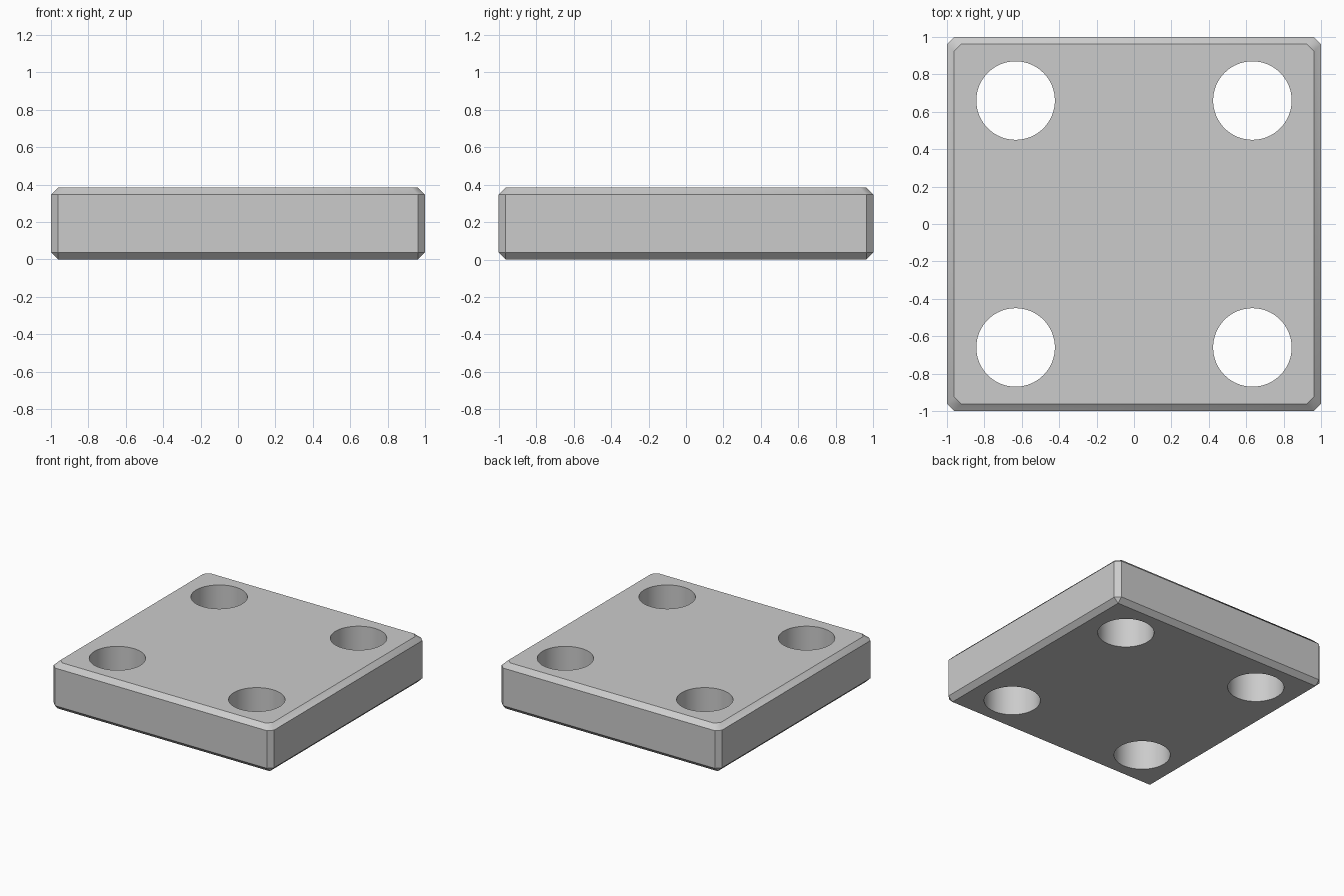
import bpy, bmesh, math

if "Cube" in bpy.data.objects:
    bpy.data.objects.remove(bpy.data.objects["Cube"])

H, C = 0.385, 0.038          # plate height, chamfer size
HOLE_X, HOLE_Y, HOLE_R = 0.633, 0.66, 0.21


def cut_square(half, cut):
    """Outline of a square with cut corners, counter-clockwise."""
    pts = []
    for sx, sy in ((1, 1), (-1, 1), (-1, -1), (1, -1)):
        pair = [(sx * half, sy * (half - cut)), (sx * (half - cut), sy * half)]
        pts += pair if sx * sy > 0 else pair[::-1]
    return pts


# Plate: stacked outlines; bottom corners come to a point, top corners stay cut
bm = bmesh.new()
rings = []
for half, cut, z in ((1 - C, 0, 0), (1, C, C), (1, C, H - C), (1 - C, C, H)):
    rings.append([bm.verts.new((x, y, z)) for x, y in cut_square(half, cut)])
for a, b in zip(rings, rings[1:]):
    for i in range(8):
        j = (i + 1) % 8
        bm.faces.new((a[i], a[j], b[j], b[i]))
bm.faces.new(rings[0][::-1])
bm.faces.new(rings[-1])
bmesh.ops.remove_doubles(bm, verts=bm.verts[:], dist=1e-4)
bmesh.ops.recalc_face_normals(bm, faces=bm.faces[:])
mesh = bpy.data.meshes.new("plate")
bm.to_mesh(mesh)
bm.free()
plate = bpy.data.objects.new("plate", mesh)
bpy.context.collection.objects.link(plate)

# Four through holes
for sx in (-1, 1):
    for sy in (-1, 1):
        bpy.ops.mesh.primitive_cylinder_add(
            vertices=64, radius=HOLE_R, depth=1,
            location=(sx * HOLE_X, sy * HOLE_Y, H / 2))
        cutter = bpy.context.object
        cutter.name = "hole_cutter"
        mod = plate.modifiers.new("hole", 'BOOLEAN')
        mod.operation = 'DIFFERENCE'
        mod.solver = 'EXACT'
        mod.object = cutter
        bpy.ops.object.select_all(action='DESELECT')
        bpy.context.view_layer.objects.active = plate
        plate.select_set(True)
        bpy.ops.object.modifier_apply(modifier=mod.name)
        bpy.data.objects.remove(cutter, do_unlink=True)

# Smooth hole walls and top corners, crisp chamfer edges
bpy.ops.object.shade_smooth_by_angle(angle=math.radians(32))
